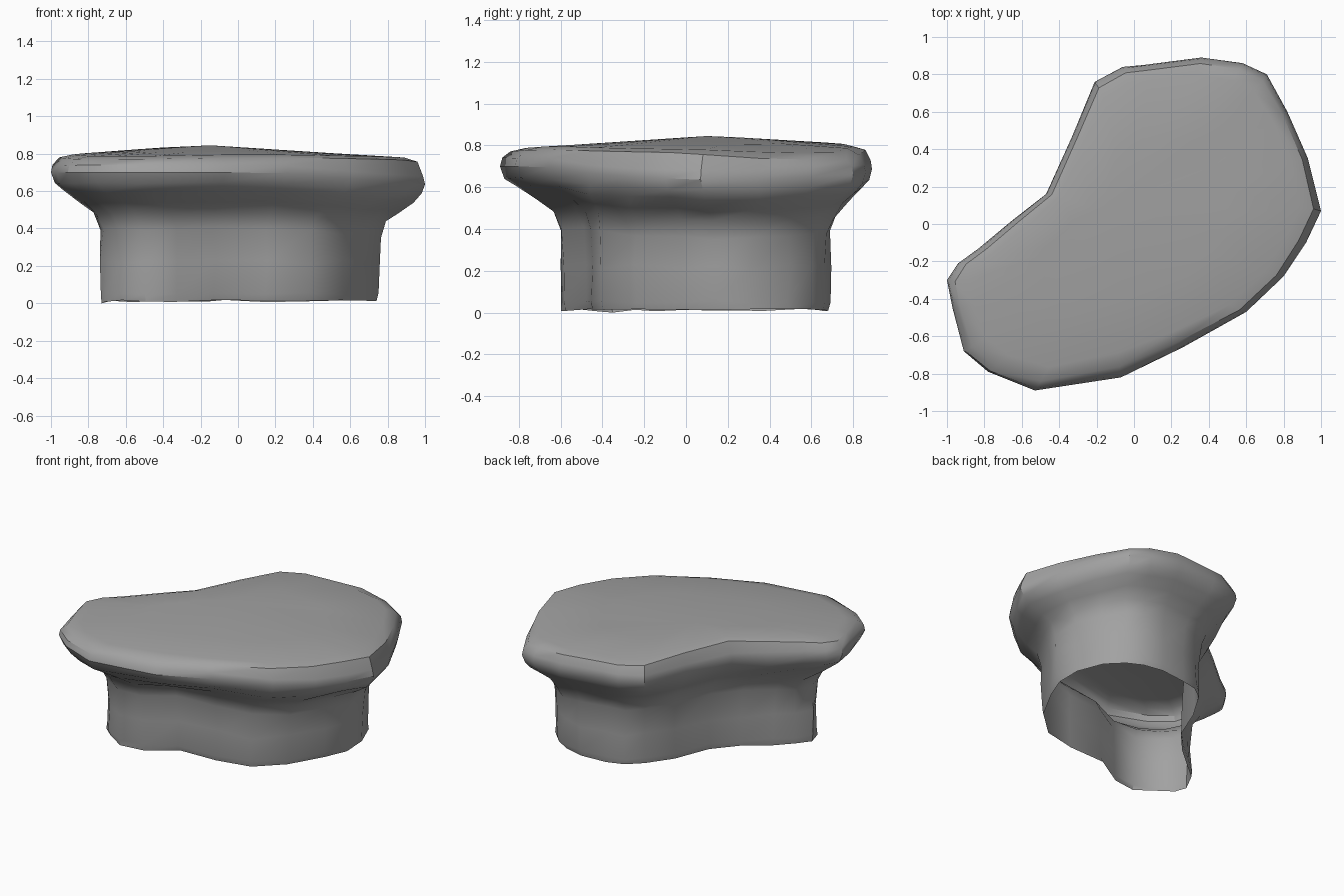
import bpy, bmesh, random
from mathutils import Vector

random.seed(4)
cube = bpy.data.objects.get("Cube")
if cube:
    bpy.data.objects.remove(cube, do_unlink=True)

# One grey stone material
stone = bpy.data.materials.new("grey stone")
stone.use_nodes = True
grey = (0.36, 0.36, 0.36, 1)
stone.diffuse_color = grey
shader = next(n for n in stone.node_tree.nodes if n.type == 'BSDF_PRINCIPLED')
shader.inputs["Base Color"].default_value = grey
shader.inputs["Roughness"].default_value = 0.9

# Kidney-shaped rim and the matching foot outline, counter-clockwise
rim = [(-1, -.30), (-.97, -.45), (-.91, -.68), (-.78, -.79), (-.53, -.89), (-.07, -.82),
       (.26, -.66), (.60, -.47), (.80, -.28), (.92, -.10), (1, .07), (.93, .35),
       (.82, .60), (.71, .80), (.58, .86), (.36, .89), (.05, .85), (-.06, .84),
       (-.21, .76), (-.33, .47), (-.47, .16), (-.65, .02), (-.83, -.13), (-.94, -.21)]
foot = [(-.73, -.35), (-.71, -.44), (-.63, -.53), (-.50, -.60), (-.33, -.58), (-.13, -.47),
        (.15, -.45), (.38, -.40), (.56, -.24), (.68, -.01), (.75, .14), (.74, .32),
        (.67, .49), (.57, .60), (.47, .66), (.33, .69), (.15, .67), (.03, .64),
        (-.07, .56), (-.18, .38), (-.28, .14), (-.42, -.01), (-.57, -.15), (-.68, -.24)]

# Profile: height, spread from foot to rim, roughness
profile = [(.012, -.02, .006), (.05, .01, .006), (.22, 0, .01), (.40, .03, .01),
           (.48, .18, .01), (.54, .45, .01), (.60, .76, .008), (.645, .92, .006),
           (.70, 1, 0), (.74, .97, .003)]


def wobble(amount):
    return random.uniform(-amount, amount)


def slab_height(x, y):
    """Gently domed top, peaking left of the middle, bevelled at one corner."""
    dome = .845 - .06 * (Vector((x, y)) - Vector((-.2, .15))).length
    return dome - .25 * max(0, .86 * x + .51 * y - .84)


# Foot wall, flaring underside and rounded rim, sagging toward one side
bm = bmesh.new()
rings = []
for z, spread, rough in profile:
    ring = []
    for f, r in zip(foot, rim):
        p = Vector(f).lerp(Vector(r), spread)
        sag = .08 * max(0, p.x - .2) * (z > .3)
        height = max(0, z - sag + wobble(rough))
        ring.append(bm.verts.new((p.x + wobble(rough), p.y + wobble(rough), height)))
    rings.append(ring)
rings[0][0].co.z = 0

# Rounded upper edge, then the domed top closing toward the middle
for spread, scale, drop in ((.84, 1, .012), (.7, .96, 0), (.7, .55, 0)):
    ring = []
    for f, r in zip(foot, rim):
        p = Vector(f).lerp(Vector(r), spread) * scale
        ring.append(bm.verts.new((p.x, p.y, slab_height(p.x, p.y) - drop)))
    rings.append(ring)

# Skin between neighbouring rings; the foot stays open underneath
count = len(rim)
for low, high in zip(rings, rings[1:]):
    for i in range(count):
        j = (i + 1) % count
        bm.faces.new((low[i], low[j], high[j], high[i]))
peak = bm.verts.new((-.15, .1, .845))
for i in range(count):
    bm.faces.new((rings[-1][i], rings[-1][(i + 1) % count], peak))
bmesh.ops.recalc_face_normals(bm, faces=bm.faces)

mesh = bpy.data.meshes.new("rock_table")
bm.to_mesh(mesh)
bm.free()
mesh.materials.append(stone)
table = bpy.data.objects.new("rock_table", mesh)
bpy.context.collection.objects.link(table)

# Weathered smooth shading with sharp breaks
bpy.ops.object.select_all(action='DESELECT')
table.select_set(True)
bpy.context.view_layer.objects.active = table
bpy.ops.object.shade_smooth_by_angle(angle=.6)
